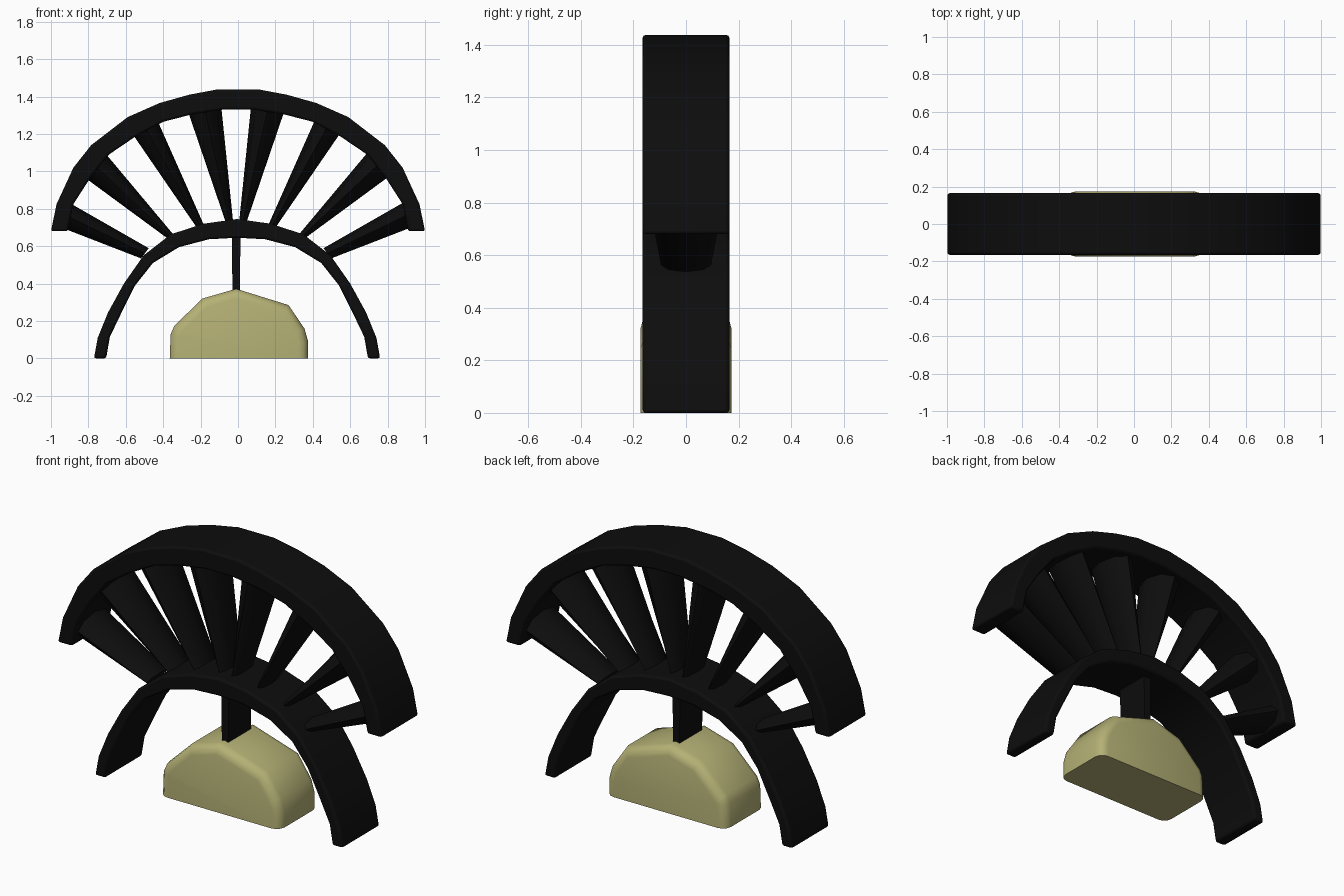
import bpy, bmesh, math
from mathutils import Vector

if "Cube" in bpy.data.objects:
    bpy.data.objects.remove(bpy.data.objects["Cube"], do_unlink=True)


def material(name, colour):
    mat = bpy.data.materials.new(name)
    mat.use_nodes = True
    mat.diffuse_color = (*colour, 1)
    bsdf = mat.node_tree.nodes["Principled BSDF"]
    bsdf.inputs["Base Color"].default_value = (*colour, 1)
    return mat


BLACK = material("black", (0.004, 0.004, 0.004))
OLIVE = material("olive", (0.46, 0.44, 0.18))


def finish(bm, name, mat, bevel=0, angle=35):
    bmesh.ops.recalc_face_normals(bm, faces=bm.faces)
    mesh = bpy.data.meshes.new(name)
    bm.to_mesh(mesh)
    bm.free()
    mesh.materials.append(mat)
    obj = bpy.data.objects.new(name, mesh)
    bpy.context.collection.objects.link(obj)
    bpy.ops.object.select_all(action="DESELECT")
    obj.select_set(True)
    bpy.context.view_layer.objects.active = obj
    bpy.ops.object.shade_smooth_by_angle(angle=math.radians(angle))
    if bevel:
        mod = obj.modifiers.new("soft_edges", "BEVEL")
        mod.width, mod.segments = bevel, 2
        mod.limit_method, mod.angle_limit = "ANGLE", math.radians(50)
    return obj


def loft(bm, rings):
    """Skin a list of equally long point rings and cap both ends."""
    loops = [[bm.verts.new(p) for p in ring] for ring in rings]
    n = len(loops[0])
    for a, b in zip(loops, loops[1:]):
        for i in range(n):
            j = (i + 1) % n
            bm.faces.new((a[i], a[j], b[j], b[i]))
    bm.faces.new(loops[0])
    bm.faces.new(loops[-1])


def arch(name, outer, inner, shift, half=0.165):
    """Sweep a box section along a mirrored half outline."""
    pairs = list(zip(outer, inner))
    left = [((-a, b), (-c, d)) for (a, b), (c, d) in reversed(pairs) if a > 0]
    bm = bmesh.new()
    loft(bm, [[(o[0] + shift, -half, o[1]), (o[0] + shift, half, o[1]),
               (i[0] + shift, half, i[1]), (i[0] + shift, -half, i[1])]
              for o, i in pairs + left])
    return finish(bm, name, BLACK, 0.012)


# Outer and inner arches
arch("outer_arch",
     [(1, .68), (.97, .825), (.88, 1.02), (.785, 1.14),
      (.59, 1.29), (.42, 1.365), (.26, 1.41), (.11, 1.438)],
     [(.91, .68), (.88, .825), (.79, .965), (.69, 1.09),
      (.55, 1.185), (.4, 1.265), (.245, 1.305), (.08, 1.33)], 0)
arch("inner_arch",
     [(.765, 0), (.745, .11), (.69, .245), (.605, .4),
      (.5, .55), (.355, .663), (.18, .72), (0, .745)],
     [(.7, 0), (.68, .115), (.62, .24), (.545, .39),
      (.45, .51), (.31, .595), (.15, .637), (0, .645)], -.005)


# Tapered spokes, each given by its two edges at the foot and at the top
def spoke(name, foot, top, side):
    def section(edge, depth, push):
        a, b = (Vector((side * x - 0.01, 0, z)) for x, z in edge)
        mid, across = (a + b) / 2 + push, (b - a) / 2
        turns = [math.tau * k / 8 for k in range(8)]
        return [mid + across * math.cos(t) + Vector((0, depth * math.sin(t), 0))
                for t in turns]

    def middle(edge):
        return Vector((side * (edge[0][0] + edge[1][0]) / 2, 0,
                       (edge[0][1] + edge[1][1]) / 2))

    along = (middle(top) - middle(foot)).normalized() * 0.025
    bm = bmesh.new()
    loft(bm, [section(foot, 0.095, -along), section(top, 0.135, along)])
    finish(bm, name, BLACK, angle=50)


SPOKES = [
    (((.02, .74), (.055, .735)), ((.075, 1.33), (.255, 1.305))),
    (((.18, .725), (.215, .71)), ((.415, 1.265), (.55, 1.19))),
    (((.35, .675), (.38, .655)), ((.69, 1.09), (.805, .96))),
    (((.49, .6), (.53, .545)), ((.885, .83), (.915, .69))),
]
for number, (foot, top) in enumerate(SPOKES, 1):
    spoke(f"left_spoke_{number}", foot, top, 1)
    spoke(f"right_spoke_{number}", foot, top, -1)

# Post between the dome and the inner arch
bm = bmesh.new()
loft(bm, [[(x * w - 0.01, y * 0.1, z) for x, y in
           ((-1, -1), (1, -1), (1, 1), (-1, 1))]
          for w, z in ((0.018, 0.25), (0.024, 0.69))])
finish(bm, "post", BLACK)

# Rounded dome block with softened front and back rims
outline = [(-.365, 0), (-.36, .13), (-.34, .175), (-.19, .32), (-.01, .372),
           (.27, .285), (.355, .16), (.375, .09), (.375, 0)]
bm = bmesh.new()
loft(bm, [[(x, y, z) for x, z in outline] for y in (-.173, .173)])
rims = [e for e in bm.edges
        if abs(e.verts[0].co.y - e.verts[1].co.y) < 0.01
        and max(v.co.z for v in e.verts) > 0.01]
bmesh.ops.bevel(bm, geom=rims, offset=0.07, segments=3, profile=0.5,
                affect="EDGES", clamp_overlap=True)
finish(bm, "dome", OLIVE, angle=40)
